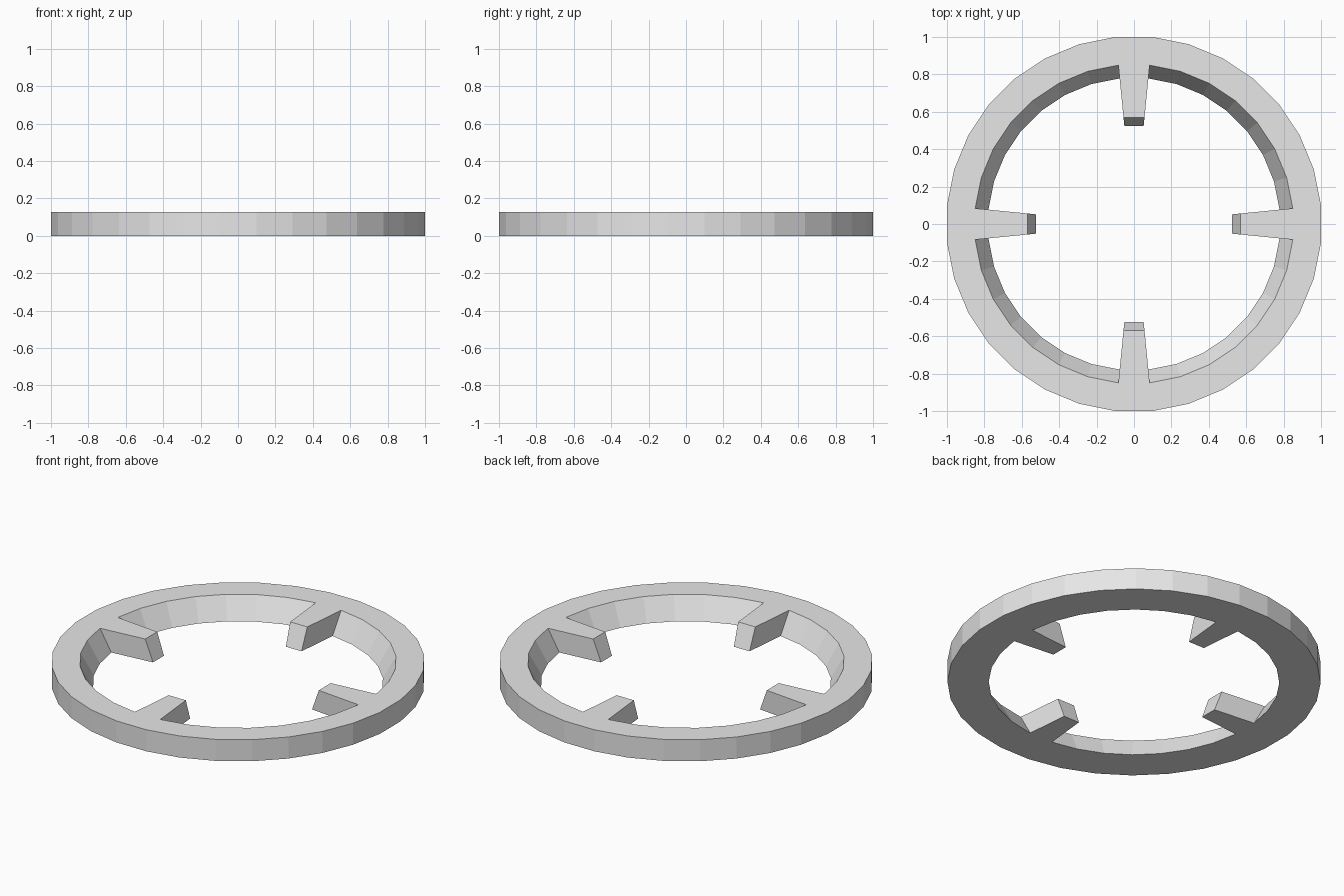
import bpy
import bmesh
from math import cos, sin, pi

cube = bpy.data.objects.get("Cube")
if cube:
    bpy.data.objects.remove(cube, do_unlink=True)

SIDES = 32
STEP = 2 * pi / SIDES
HEIGHT = 0.128
OUTER = 1 / cos(STEP / 2)   # flats of the rim lie at 1
WALL = 0.853                # inner radius of the rim at the top
TIP = 0.573                 # inner radius of the tabs at the top
TAPER = 0.917               # inner faces lean inwards towards the bottom

grey = bpy.data.materials.new("light_grey")
grey.use_nodes = True
grey.diffuse_color = (0.8, 0.8, 0.8, 1)
grey.node_tree.nodes["Principled BSDF"].inputs["Base Color"].default_value = (0.8, 0.8, 0.8, 1)

bm = bmesh.new()


def point(radius, edge, z):
    angle = (edge + 0.5) * STEP
    return bm.verts.new((radius * cos(angle), radius * sin(angle), z))


def edge_pair(radius, edge, taper=1):
    """Top and bottom points at one segment boundary."""
    return point(radius, edge, HEIGHT), point(radius * taper, edge, 0)


def block(outer, inner, i, outer_taper, sides):
    """Top, bottom and inner faces of one segment, with optional side walls."""
    a, b = (edge_pair(outer, e, outer_taper) for e in (i - 1, i))
    c, d = (edge_pair(inner, e, TAPER) for e in (i - 1, i))
    bm.faces.new((a[0], b[0], d[0], c[0]))
    bm.faces.new((a[1], c[1], d[1], b[1]))
    if sides:
        bm.faces.new((a[0], c[0], c[1], a[1]))
        bm.faces.new((b[0], b[1], d[1], d[0]))
    return a, b, c, d


for i in range(SIDES):
    # Rim segment
    a, b, c, d = block(OUTER, WALL, i, 1, False)
    bm.faces.new((a[0], a[1], b[1], b[0]))
    if i % (SIDES // 4) == 0:
        # Tab reaching towards the centre, once per quarter
        a, b, c, d = block(WALL, TIP, i, TAPER, True)
    bm.faces.new((c[0], d[0], d[1], c[1]))

bmesh.ops.remove_doubles(bm, verts=bm.verts, dist=0.0005)
bmesh.ops.recalc_face_normals(bm, faces=bm.faces)

mesh = bpy.data.meshes.new("tabbed_ring")
bm.to_mesh(mesh)
bm.free()
mesh.materials.append(grey)
ring = bpy.data.objects.new("tabbed_ring", mesh)
bpy.context.collection.objects.link(ring)
